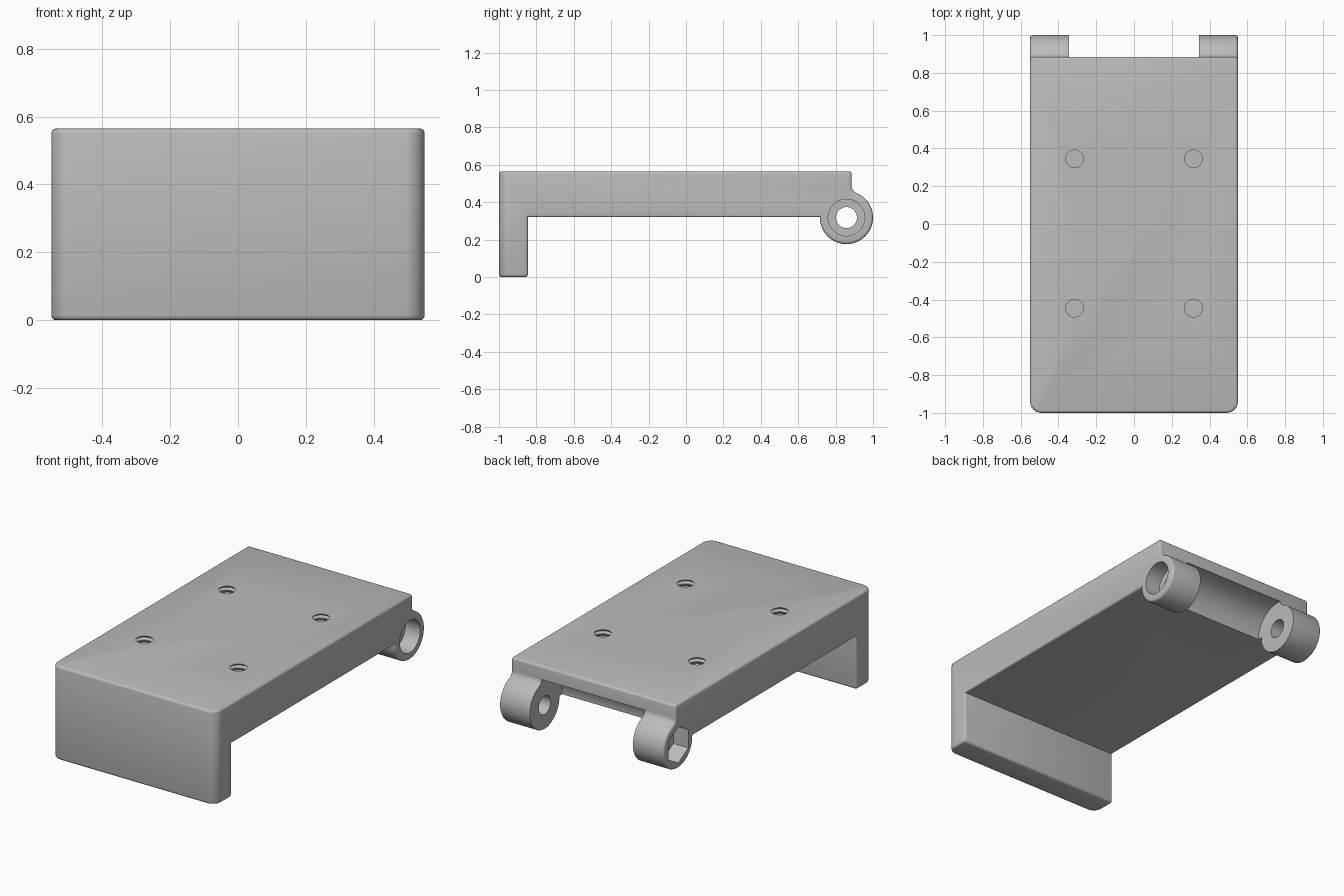
import bpy, bmesh
from math import sin, cos, radians, sqrt, atan2, degrees
from mathutils import Matrix, Vector

cube = bpy.data.objects.get("Cube")
if cube:
    bpy.data.objects.remove(cube, do_unlink=True)

HALF_W, TOP, UNDER, BACK, LIP = 0.55, 0.565, 0.32, 0.885, -0.845
AXIS_Y, AXIS_Z, BARREL_R, FILLET = 0.858, 0.318, 0.142, 0.04
LUG_IN = 0.345

grey = bpy.data.materials.new("plain grey")
grey.use_nodes = True
colour = (0.5, 0.5, 0.5, 1)
grey.diffuse_color = colour
grey.node_tree.nodes["Principled BSDF"].inputs["Base Color"].default_value = colour


def make(name, bm):
    bmesh.ops.recalc_face_normals(bm, faces=bm.faces)
    mesh = bpy.data.meshes.new(name)
    bm.to_mesh(mesh)
    bm.free()
    obj = bpy.data.objects.new(name, mesh)
    bpy.context.collection.objects.link(obj)
    mesh.materials.append(grey)
    return obj


def arc(cy, cz, r, start, end, steps):
    angles = [radians(start + (end - start) * i / steps) for i in range(steps + 1)]
    return [(cy + r * cos(a), cz + r * sin(a)) for a in angles]


def extrude_x(profile, x0, x1):
    bm = bmesh.new()
    face = bm.faces.new([bm.verts.new((x0, y, z)) for y, z in profile])
    new = bmesh.ops.extrude_face_region(bm, geom=[face])["geom"]
    verts = [v for v in new if isinstance(v, bmesh.types.BMVert)]
    bmesh.ops.translate(bm, verts=verts, vec=(x1 - x0, 0, 0))
    bmesh.ops.recalc_face_normals(bm, faces=bm.faces)
    return bm


def cut(body, name, bm):
    cutter = make(name, bm)
    cutter.hide_render = True
    mod = body.modifiers.new(name, 'BOOLEAN')
    mod.operation, mod.solver, mod.object = 'DIFFERENCE', 'EXACT', cutter
    bpy.context.view_layer.objects.active = body
    bpy.ops.object.modifier_apply(modifier=mod.name)
    bpy.data.objects.remove(cutter, do_unlink=True)


# Side profile: plate, front lip, hinge barrel and the fillet joining them
fy = BACK + FILLET
fz = AXIS_Z + sqrt((BARREL_R + FILLET) ** 2 - (fy - AXIS_Y) ** 2)
tangent = degrees(atan2(fz - AXIS_Z, fy - AXIS_Y))
profile = [(-1, 0), (LIP, 0), (LIP, UNDER)]
profile += arc(AXIS_Y, AXIS_Z, BARREL_R, -181, tangent, 40)
profile += arc(fy, fz, FILLET, 180 + tangent, 180, 6)[1:]
profile += [(BACK, TOP), (-1, TOP)]
bm = extrude_x(profile, -HALF_W, HALF_W)

# Large front corner radii, then a small round on every outer edge
corners = [e for e in bm.edges if all(v.co.y < -0.99 for v in e.verts)
           and abs(e.verts[0].co.z - e.verts[1].co.z) > 0.1]
bmesh.ops.bevel(bm, geom=corners, offset=0.06, segments=8, profile=0.5, affect='EDGES')
outer = [e for e in bm.edges if e.calc_face_angle_signed(0) > 0.6]
bmesh.ops.bevel(bm, geom=outer, offset=0.014, segments=3, profile=0.5,
                affect='EDGES', clamp_overlap=False)
body = make("hinged_cover", bm)

# Clearance groove that leaves a lug on each side
cut(body, "groove_cutter",
    extrude_x(arc(AXIS_Y, AXIS_Z, 0.168, 0, 354.375, 63), -LUG_IN, LUG_IN))

# Hinge pin bore, nut pocket on the right, screw head pocket on the left
cut(body, "pin_cutter", extrude_x(arc(AXIS_Y, AXIS_Z, 0.056, 0, 348.75, 31), -1, 1))
cut(body, "nut_cutter", extrude_x(arc(AXIS_Y, AXIS_Z, 0.109, 30, 330, 5), -1, -0.45))
cut(body, "head_cutter", extrude_x(arc(AXIS_Y, AXIS_Z, 0.098, 0, 352.5, 47), 0.45, 1))

# Four blind threaded holes, each a spun saw-tooth profile
for x in (-0.315, 0.315):
    for y in (-0.445, 0.345):
        bm = bmesh.new()
        bottom, pitch = TOP - 0.18, 0.03
        points = [(0, bottom)]
        for i in range(6):
            z = bottom + i * pitch
            points += [(0.047, z), (0.047, z + 0.006), (0.058, z + 0.018)]
        points += [(0.047, TOP), (0.047, TOP + 0.05), (0, TOP + 0.05)]
        verts = [bm.verts.new((r, 0, z)) for r, z in points]
        edges = [bm.edges.new(pair) for pair in zip(verts, verts[1:])]
        bmesh.ops.spin(bm, geom=verts + edges, cent=(0, 0, 0), axis=(0, 0, 1),
                       angle=radians(360), steps=32)
        bmesh.ops.remove_doubles(bm, verts=bm.verts, dist=0.0005)
        bmesh.ops.translate(bm, verts=bm.verts, vec=(x, y, 0))
        cut(body, "thread_cutter", bm)

bpy.ops.object.select_all(action='DESELECT')
body.select_set(True)
bpy.context.view_layer.objects.active = body
bpy.ops.object.shade_smooth_by_angle(angle=radians(35))
